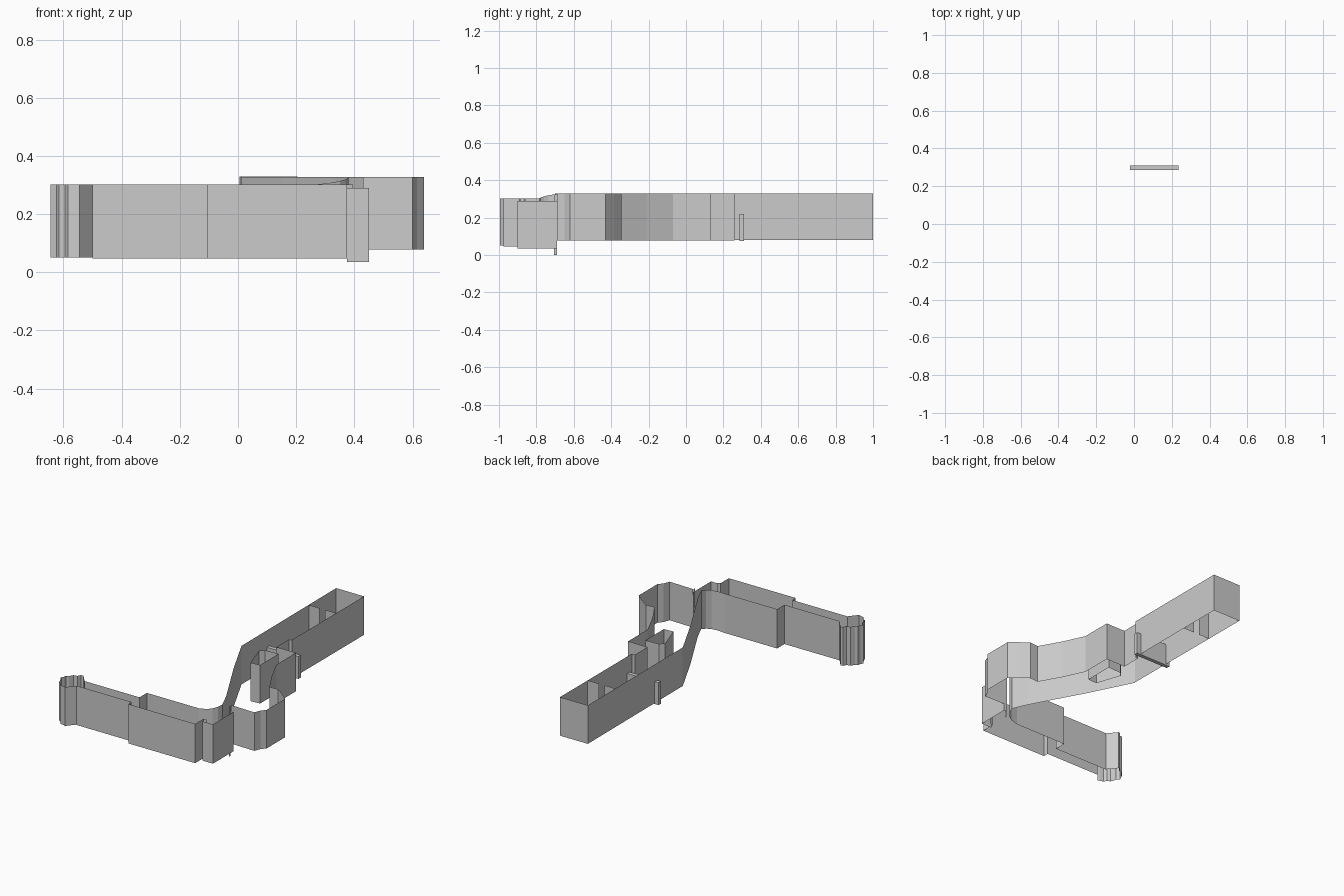
import bpy
import bmesh

if "Cube" in bpy.data.objects:
    bpy.data.objects.remove(bpy.data.objects["Cube"])

grey = bpy.data.materials.new("plain grey")
grey.use_nodes = True
COLOUR = (0.6, 0.6, 0.6, 1)
grey.diffuse_color = COLOUR
grey.node_tree.nodes["Principled BSDF"].inputs["Base Color"].default_value = COLOUR


def finish(name, bm):
    mesh = bpy.data.meshes.new(name)
    bm.to_mesh(mesh)
    bm.free()
    mesh.materials.append(grey)
    obj = bpy.data.objects.new(name, mesh)
    bpy.context.collection.objects.link(obj)
    return obj


def wall(name, path, low, high, closed=False, end_low=None, end_high=None):
    """Raise a thin wall along a plan path; its heights may slope to the end."""
    bm = bmesh.new()
    end_low = low if end_low is None else end_low
    end_high = high if end_high is None else end_high
    columns = []
    for i, (x, y) in enumerate(path):
        t = i / (len(path) - 1)
        columns.append((bm.verts.new((x, y, low + (end_low - low) * t)),
                        bm.verts.new((x, y, high + (end_high - high) * t))))
    following = columns[1:] + (columns[:1] if closed else [])
    for (a, b), (c, d) in zip(columns, following):
        bm.faces.new((a, c, d, b))
    return finish(name, bm)


def box(name, low, high):
    bm = bmesh.new()
    bmesh.ops.create_cube(bm, size=1)
    for v in bm.verts:
        v.co = [h if c > 0 else l for c, l, h in zip(v.co, low, high)]
    return finish(name, bm)


# Long back hall, open above and below
wall("back_hall_wall", [(.01, .02), (.005, 1), (.205, 1), (.205, .26)], .08, .33)

# Two partition pieces with a doorway between them
for side, x0, x1 in (("right", .01, .085), ("left", .125, .205)):
    wall("partition_" + side, [(x0, .715), (x1, .715)], .08, .33)

# Low beam crossing the hall and sticking out on both sides
box("cross_beam", (-.02, .285, .075), (.235, .31, .22))

# Middle passage, outer side with the bay
wall("passage_outer_wall",
     [(.205, .26), (.185, .26), (.185, .13), (.325, .13), (.325, -.07),
      (.39, -.21), (.47, -.35), (.53, -.345), (.585, -.385), (.64, -.43),
      (.64, -.62), (.615, -.65), (.6, -.69), (.43, -.685)], .078, .328)

# Middle passage, inner side
wall("passage_inner_wall",
     [(.01, .02), (.15, -.26), (.27, -.48), (.335, -.6), (.38, -.7)], .078, .328)

# Curved corner sloping down to the front wing
wall("curved_corner",
     [(.38, -.7), (.37, -.735), (.35, -.76), (.32, -.777), (.27, -.785)],
     .075, .325, end_low=.047, end_high=.302)

# Free-standing inner room
wall("inner_room", [(.13, .03), (.155, .055), (.25, .06), (.25, -.13), (.185, -.135)],
     .078, .328, closed=True)

# Front wing, rear and front sides
wall("wing_rear_wall",
     [(.27, -.785), (-.105, -.785), (-.105, -.86), (-.5, -.86)], .047, .302)
wall("wing_front_wall",
     [(-.5, -.94), (-.105, -.94), (-.105, -.975), (.375, -.975), (.375, -.89),
      (.395, -.885)], .047, .302)

# Ragged rounded end of the wing
wall("rounded_end",
     [(-.5, -.86), (-.55, -.8), (-.565, -.805), (-.575, -.825), (-.6, -.83),
      (-.615, -.855), (-.63, -.865), (-.635, -.885), (-.645, -.9),
      (-.625, -.915), (-.625, -.93), (-.615, -.955), (-.595, -.965),
      (-.585, -.985), (-.56, -.99), (-.545, -.995), (-.5, -.94)], .05, .302)

# Small entrance beside the wing and its narrow post
wall("entrance_wall", [(.375, -.9), (.45, -.9), (.45, -.69), (.43, -.69)], .035, .29)
wall("entrance_post", [(.43, -.705), (.43, -.69)], 0, .325)
